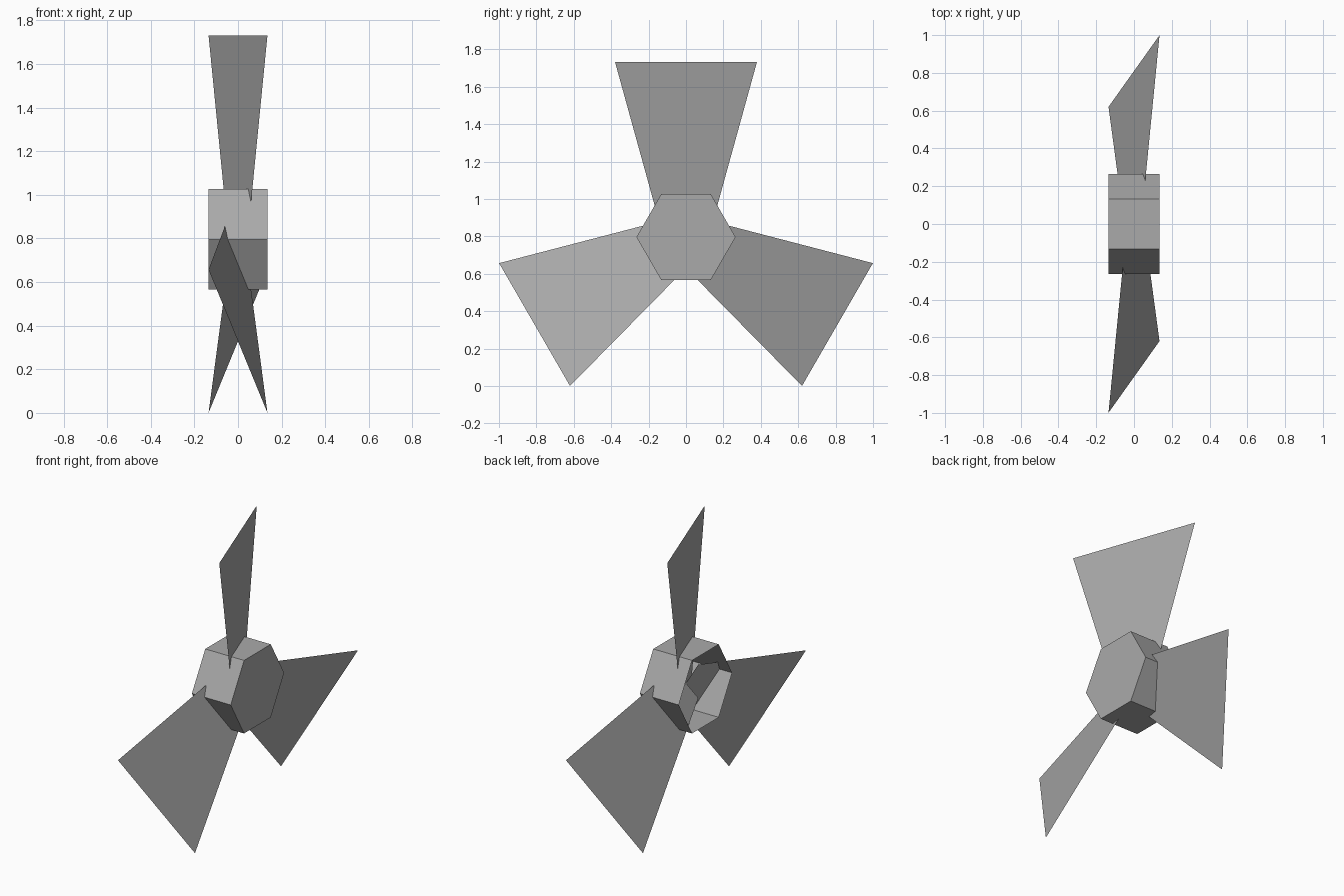
import bpy, math

if "Cube" in bpy.data.objects:
    bpy.data.objects.remove(bpy.data.objects["Cube"])

CENTRE_Z = 0.796   # height of the rotor axis
HALF_X = 0.135     # half depth of hub and blade tips
HUB_R = 0.265

grey = bpy.data.materials.new("plain grey")
grey.diffuse_color = (0.4, 0.4, 0.4, 1)
grey.use_nodes = True
grey.node_tree.nodes["Principled BSDF"].inputs["Base Color"].default_value = grey.diffuse_color


def add_part(name, verts, faces, turn=0.0):
    mesh = bpy.data.meshes.new(name)
    mesh.from_pydata(verts, [], faces)
    mesh.materials.append(grey)
    obj = bpy.data.objects.new(name, mesh)
    obj.location.z = CENTRE_Z
    obj.rotation_euler.x = turn
    bpy.context.collection.objects.link(obj)
    return obj


# Hub: six-sided cup along x, closed at +x and open at -x
ring = [(HUB_R * math.cos(i * math.pi / 3), HUB_R * math.sin(i * math.pi / 3))
        for i in range(6)]
hub_verts = [(x, y, z) for x in (-HALF_X, HALF_X) for y, z in ring]
hub_faces = [(i, (i + 1) % 6, (i + 1) % 6 + 6, i + 6) for i in range(6)]
hub_faces.append(tuple(range(6, 12)))
add_part("hub", hub_verts, hub_faces)

# Blades: thin, pitched, widening sheets starting at the axis
ROOT_W, TIP_W, LENGTH = 0.121, 0.379, 0.935
pitch = HALF_X / TIP_W
blade_verts = [(-s * w * pitch, s * w, h)
               for s, w, h in ((-1, ROOT_W, 0), (1, ROOT_W, 0),
                               (1, TIP_W, LENGTH), (-1, TIP_W, LENGTH))]
for k in range(3):
    add_part(f"blade_{k + 1}", blade_verts, [(0, 1, 2, 3)], k * math.tau / 3)
